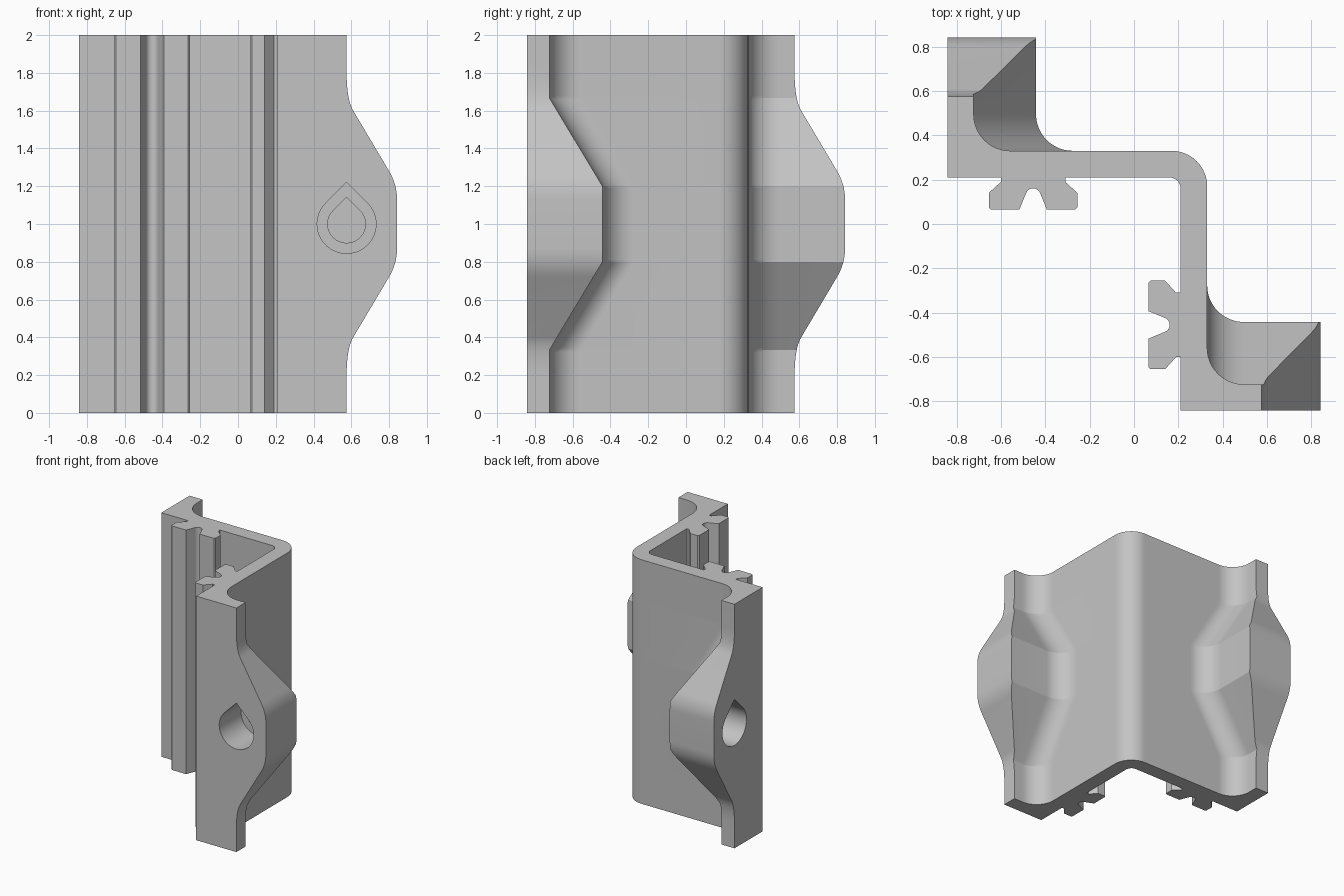
import bpy, bmesh
from math import sin, cos, radians, sqrt

if "Cube" in bpy.data.objects:
    bpy.data.objects.remove(bpy.data.objects["Cube"])

grey = bpy.data.materials.new("light grey")
grey.use_nodes = True
colour = (0.55, 0.55, 0.55, 1)
grey.diffuse_color = colour
grey.node_tree.nodes["Principled BSDF"].inputs["Base Color"].default_value = colour

HALF = 0.842      # half of the footprint
INNER, OUTER = 0.21, 0.33   # wall faces


def arc(cx, cy, r, a0, a1, n=10):
    angles = [radians(a0 + (a1 - a0) * i / n) for i in range(n + 1)]
    return [(cx + r * cos(a), cy + r * sin(a)) for a in angles]


def swap(points):
    """Mirror across the diagonal x = y."""
    return [(p[1], p[0]) + tuple(p[2:]) for p in points]


def loft(name, loops):
    """Skin closed loops of equal length and cap both ends."""
    bm = bmesh.new()
    rings = [[bm.verts.new(p) for p in loop] for loop in loops]
    n = len(rings[0])
    for a, b in zip(rings, rings[1:]):
        for i in range(n):
            j = (i + 1) % n
            bm.faces.new((a[i], a[j], b[j], b[i]))
    bm.faces.new(rings[0])
    bm.faces.new(rings[-1])
    bmesh.ops.recalc_face_normals(bm, faces=bm.faces)
    mesh = bpy.data.meshes.new(name)
    bm.to_mesh(mesh)
    bm.free()
    mesh.materials.append(grey)
    ob = bpy.data.objects.new(name, mesh)
    bpy.context.collection.objects.link(ob)
    return ob


def activate(ob):
    bpy.ops.object.select_all(action='DESELECT')
    ob.select_set(True)
    bpy.context.view_layer.objects.active = ob


def smooth(ob):
    activate(ob)
    bpy.ops.object.shade_smooth_by_angle(angle=radians(25))


# Flange edge: distance from mid height -> reach, with two rounded bends
def bend(p0, p1, p2, n=8):
    ts = [i / n for i in range(n + 1)]
    return [tuple((1 - t) ** 2 * a + 2 * t * (1 - t) * b + t * t * c
                  for a, b, c in zip(p0, p1, p2)) for t in ts]


edge = (bend((0.13, HALF), (0.21, HALF), (0.28, 0.80))
        + bend((0.60, 0.61), (0.659, 0.575), (0.80, 0.575)) + [(1.0, 0.575)])


def reach(d):
    if d <= edge[0][0]:
        return HALF
    for (d0, x0), (d1, x1) in zip(edge, edge[1:]):
        if d <= d1:
            return x0 + (x1 - x0) * (d - d0) / (d1 - d0)
    return edge[-1][1]


def flange_back(d):
    t = min(max((d - 0.2) / 0.467, 0), 1)
    return -0.442 - 0.281 * t


# Bracket body, lofted upwards from horizontal sections
def section(z):
    d = abs(z - 1)
    x, y = reach(d), flange_back(d)
    half = arc(0.16, 0.16, INNER - 0.16, 45, 0, 4)
    half += [(INNER, -HALF), (x, -HALF), (x, y)]
    half += arc(0.495, y + 0.165, 0.165, 270, 180, 12)
    half += arc(0.17, 0.17, OUTER - 0.17, 0, 45, 6)
    loop = half + swap(half[::-1])[1:-1]
    return [(px, py, z) for px, py in loop]


depths = {round(d, 4) for d, _ in edge} | {0.2, 0.667}
levels = sorted({1 - d for d in depths} | {1 + d for d in depths})
body = loft("angle_bracket", [section(z) for z in levels])


# Teardrop pockets, stepped, in the outside of each flange
def teardrop(r, y):
    pts = arc(0.575, 1, r, -225, 45, 32) + [(0.575, 1 + r * sqrt(2))]
    return [(x, y, z) for x, z in pts]


pocket = [teardrop(0.156, -HALF - 0.05), teardrop(0.156, -0.56),
          teardrop(0.1, -0.56), teardrop(0.1, -0.48)]
for name, loops in (("front_pocket_cutter", pocket),
                    ("side_pocket_cutter", [swap(l) for l in pocket])):
    cutter = loft(name, loops)
    cutter.hide_render = True
    mod = body.modifiers.new(name, 'BOOLEAN')
    mod.operation = 'DIFFERENCE'
    mod.solver = 'EXACT'
    mod.object = cutter
    activate(body)
    bpy.ops.object.modifier_apply(modifier=mod.name)
    bpy.data.objects.remove(cutter)
smooth(body)

# Grooved rails along the inside of each wall
MID = -0.455
upper = [(INNER, 0.145), (0.19, 0.145), (0.14, 0.2), (0.075, 0.2), (0.065, 0.19),
         (0.065, 0.062), (0.138, 0.032)]
rail = [(x, MID + y) for x, y in upper]
rail += arc(0.127, MID, 0.034, 60, -60, 8)
rail += [(x, MID - y) for x, y in upper[::-1]]
for name, outline in (("front_rail", rail), ("side_rail", swap(rail))):
    smooth(loft(name, [[(x, y, z) for x, y in outline] for z in (0, 2)]))
